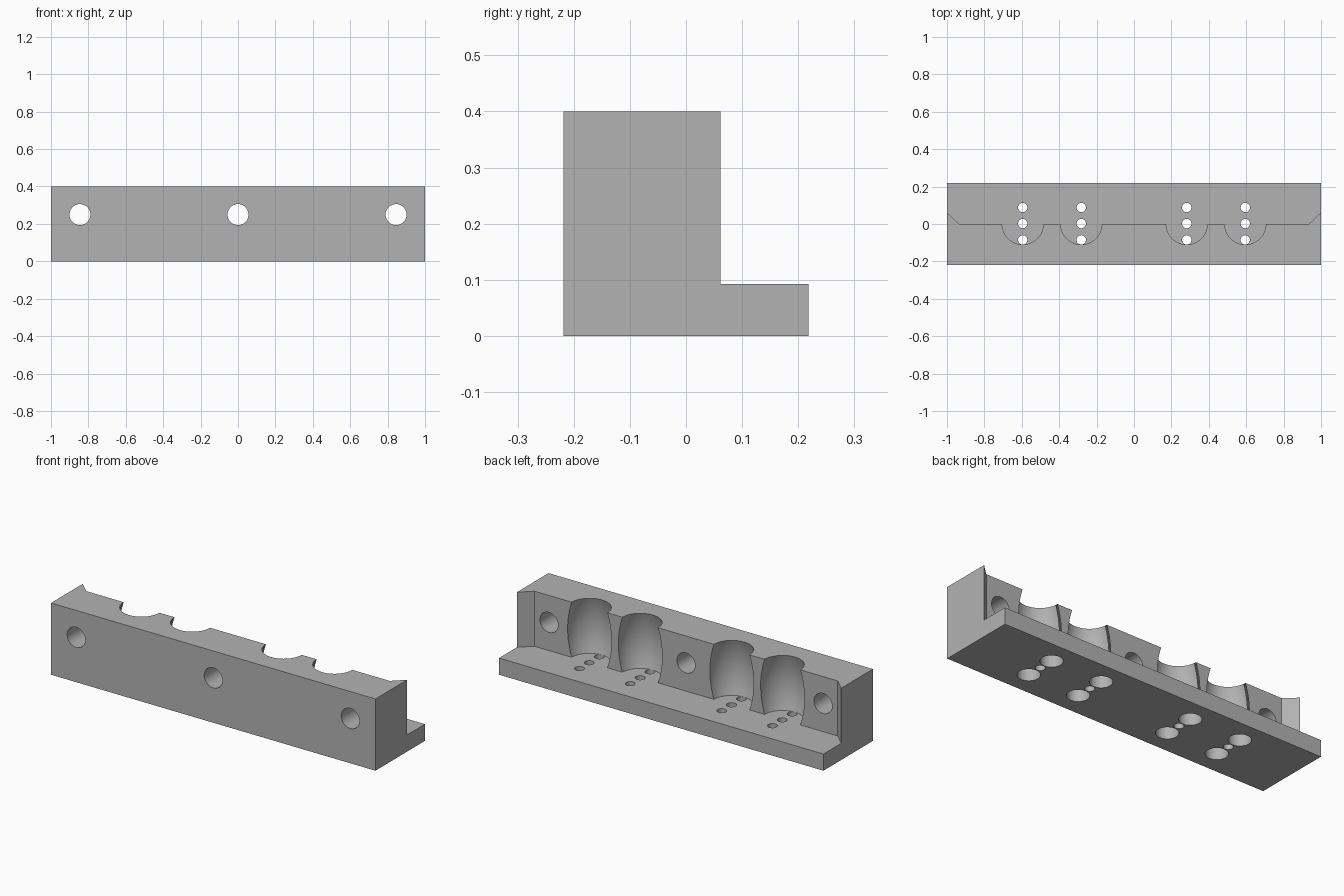
import bpy
import bmesh
from math import cos, sin, pi, radians
from mathutils import Matrix

if "Cube" in bpy.data.objects:
    bpy.data.objects.remove(bpy.data.objects["Cube"], do_unlink=True)

HALF_X, HALF_Y, HEIGHT, LEDGE = 1.0, 0.218, 0.40, 0.093
POCKETS = (-0.595, -0.282, 0.282, 0.595)


def make_object(name, bm):
    bmesh.ops.recalc_face_normals(bm, faces=bm.faces)
    mesh = bpy.data.meshes.new(name)
    bm.to_mesh(mesh)
    bm.free()
    obj = bpy.data.objects.new(name, mesh)
    bpy.context.collection.objects.link(obj)
    return obj


def add_prism(bm, outline, z0, z1):
    """Extrude a plan outline from z0 to z1."""
    face = bm.faces.new([bm.verts.new((x, y, z0)) for x, y in outline])
    top = bmesh.ops.extrude_face_region(bm, geom=[face])["geom"]
    verts = [v for v in top if isinstance(v, bmesh.types.BMVert)]
    bmesh.ops.translate(bm, verts=verts, vec=(0, 0, z1 - z0))


def add_turned(bm, profile, matrix, sides=48):
    """Turn a (radius, height) profile into a closed solid."""
    rings = []
    for r, z in profile:
        angles = [2 * pi * i / sides for i in range(sides)]
        rings.append([bm.verts.new(matrix @ Matrix.Translation((r * cos(a), r * sin(a), z)).translation)
                      for a in angles])
    for low, high in zip(rings, rings[1:]):
        for i in range(sides):
            j = (i + 1) % sides
            bm.faces.new((low[i], low[j], high[j], high[i]))
    bm.faces.new(rings[0][::-1])
    bm.faces.new(rings[-1])


def cut(target, bm, name):
    cutter = make_object(name, bm)
    cutter.hide_render = True
    mod = target.modifiers.new(name, "BOOLEAN")
    mod.operation = "DIFFERENCE"
    mod.solver = "EXACT"
    mod.object = cutter
    bpy.context.view_layer.objects.active = target
    bpy.ops.object.modifier_apply(modifier=mod.name)
    bpy.data.objects.remove(cutter, do_unlink=True)


# Solid block
bm = bmesh.new()
add_prism(bm, [(-HALF_X, -HALF_Y), (HALF_X, -HALF_Y), (HALF_X, HALF_Y), (-HALF_X, HALF_Y)], 0, HEIGHT)
block = make_object("bracket_block", bm)

# Open space above the ledge, with slanted ends
right = [(0.935, 0), (1.1, 0.155), (1.1, 0.4)]
bm = bmesh.new()
add_prism(bm, right + [(-x, y) for x, y in reversed(right)], LEDGE, 0.6)
cut(block, bm, "ledge_cutter")

# Barrel-shaped pockets in the wall
mid = (LEDGE + HEIGHT) / 2
half = (HEIGHT - LEDGE) / 2
barrel = []
for i in range(19):
    t = -1 + i / 8
    barrel.append((0.11 + 0.025 * (1 - t * t), mid + half * t))
bm = bmesh.new()
for x in POCKETS:
    add_turned(bm, barrel, Matrix.Translation((x, 0, 0)), 64)
cut(block, bm, "pocket_cutter")

# Screw holes through the wall
bm = bmesh.new()
for x in (-0.845, 0, 0.845):
    place = Matrix.Translation((x, 0, 0.25)) @ Matrix.Rotation(radians(90), 4, "X")
    add_turned(bm, [(0.056, -0.3), (0.056, 0.3)], place)
cut(block, bm, "screw_hole_cutter")

# Holes through the base, the outer two of each row counterbored from below
plain = [(0.025, -0.1), (0.025, 0.15)]
stepped = [(0.057, -0.1), (0.057, 0.068), (0.025, 0.068), (0.025, 0.15)]
bm = bmesh.new()
for x in POCKETS:
    for y, profile in ((-0.085, stepped), (0.002, plain), (0.088, stepped)):
        add_turned(bm, profile, Matrix.Translation((x, y, 0)), 32)
cut(block, bm, "base_hole_cutter")

# Single grey finish
grey = bpy.data.materials.new("plain grey")
grey.use_nodes = True
colour = (0.45, 0.45, 0.45, 1)
grey.diffuse_color = colour
grey.node_tree.nodes["Principled BSDF"].inputs["Base Color"].default_value = colour
block.data.materials.clear()
block.data.materials.append(grey)
for poly in block.data.polygons:
    poly.material_index = 0

bpy.ops.object.select_all(action="DESELECT")
block.select_set(True)
bpy.context.view_layer.objects.active = block
bpy.ops.object.shade_smooth_by_angle(angle=radians(30))
